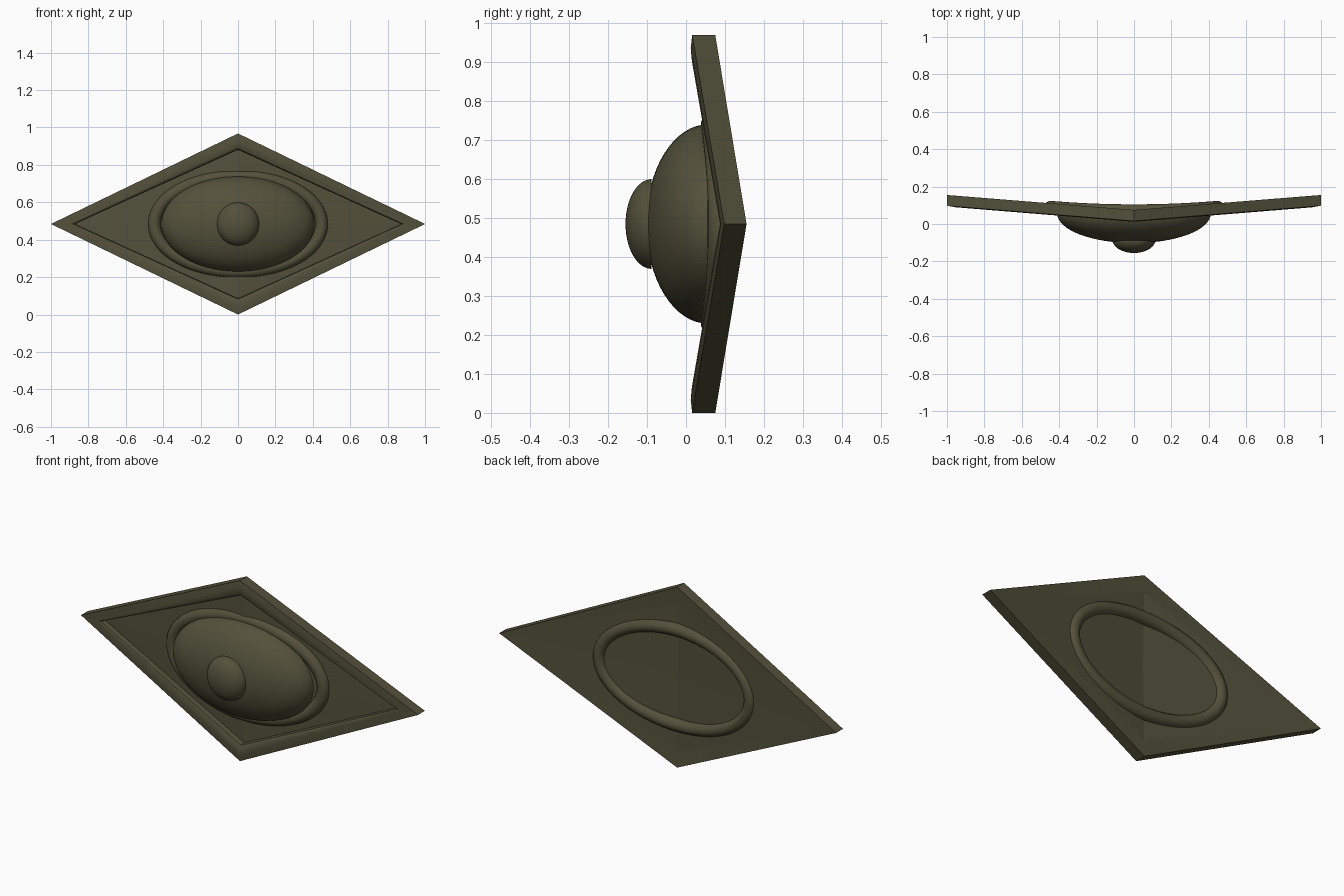
import bpy, bmesh, math

if "Cube" in bpy.data.objects:
    bpy.data.objects.remove(bpy.data.objects["Cube"])

CZ = 0.484          # height of the centre
olive = bpy.data.materials.new("dark_olive")
olive.diffuse_color = (0.088, 0.082, 0.043, 1)
olive.use_nodes = True
olive.node_tree.nodes["Principled BSDF"].inputs["Base Color"].default_value = olive.diffuse_color


def finish(name, bm, angle=40):
    bmesh.ops.recalc_face_normals(bm, faces=bm.faces)
    mesh = bpy.data.meshes.new(name)
    bm.to_mesh(mesh)
    bm.free()
    ob = bpy.data.objects.new(name, mesh)
    bpy.context.collection.objects.link(ob)
    mesh.materials.append(olive)
    bpy.context.view_layer.objects.active = ob
    ob.select_set(True)
    bpy.ops.object.shade_smooth_by_angle(angle=math.radians(angle))
    ob.select_set(False)
    return ob


def sweep(bm, rings):
    """Join closed cross-sections into a closed loop."""
    rows = [[bm.verts.new(p) for p in ring] for ring in rings]
    n = len(rows[0])
    for i, a in enumerate(rows):
        b = rows[(i + 1) % len(rows)]
        for j in range(n):
            k = (j + 1) % n
            bm.faces.new((a[j], a[k], b[k], b[j]))


def cap(name, rx, ry, rz, y):
    """Front half of an ellipsoid, with its open base at depth y."""
    bm = bmesh.new()
    segs, steps = 64, 16
    rows = []
    for i in range(steps):
        t = math.pi / 2 * i / steps
        rows.append([bm.verts.new((rx * math.cos(t) * math.cos(a),
                                   y - ry * math.sin(t),
                                   CZ + rz * math.cos(t) * math.sin(a)))
                     for a in (2 * math.pi * s / segs for s in range(segs))])
    pole = bm.verts.new((0, y - ry, CZ))
    for s in range(segs):
        k = (s + 1) % segs
        for a, b in zip(rows, rows[1:]):
            bm.faces.new((a[s], a[k], b[k], b[s]))
        bm.faces.new((rows[-1][s], rows[-1][k], pole))
    bm.faces.new(rows[0])
    return finish(name, bm)


# Diamond rim: inset fraction (0 outer, 1 inner) and depth along the section,
# with the side corners bent backwards
section = [(0, 0.063), (0, 0.004), (0.4, 0.0), (0.8, 0.003),
           (1.0, 0.012), (1.05, 0.045), (1.05, 0.06)]
bm = bmesh.new()
corners = []
for sx, sz in ((1, 0), (0, 1), (-1, 0), (0, -1)):
    ring = []
    for f, d in section:
        x = sx * (1 - 0.12 * f)
        z = sz * (CZ - 0.082 * f)
        y = (0.094 - 0.012 * f if sx else 0.012) + d * (0.97 if sx else 1)
        ring.append((x, y, CZ + z))
    corners.append(ring)
sweep(bm, corners)
finish("diamond_rim", bm, 35)

# Four-sided plate, creased from corner to corner
bm = bmesh.new()
sides = []
for drop in (0.0, 0.02):
    mid = bm.verts.new((0, 0.066 - drop, CZ))
    loop = [bm.verts.new((x, y - drop, CZ + z)) for x, y, z in
            ((0.975, 0.149, 0), (0, 0.073, 0.47), (-0.975, 0.149, 0), (0, 0.073, -0.47))]
    for i in range(4):
        bm.faces.new((mid, loop[i], loop[(i + 1) % 4]))
    sides.append(loop)
for i in range(4):
    k = (i + 1) % 4
    bm.faces.new((sides[0][i], sides[0][k], sides[1][k], sides[1][i]))
finish("plate", bm, 1)

# Oval ring around the boss, following the bend of the plate
bm = bmesh.new()
rings = []
for i in range(80):
    a = 2 * math.pi * i / 80
    c, s = math.cos(a), math.sin(a)
    nx, nz = c / 0.447, s / 0.255
    length = math.hypot(nx, nz)
    nx, nz = nx / length, nz / length
    y0 = 0.081 + 0.009 * math.cos(2 * a)
    rings.append([(0.447 * c + 0.034 * nx * math.cos(t),
                   y0 + 0.034 * math.sin(t),
                   CZ + 0.255 * s + 0.034 * nz * math.cos(t))
                  for t in (2 * math.pi * j / 14 for j in range(14))])
sweep(bm, rings)
finish("oval_ring", bm, 60)

# Oval boss and the round knob on its front
cap("boss", 0.41, 0.157, 0.255, 0.055)
cap("knob", 0.113, 0.067, 0.115, -0.088)
